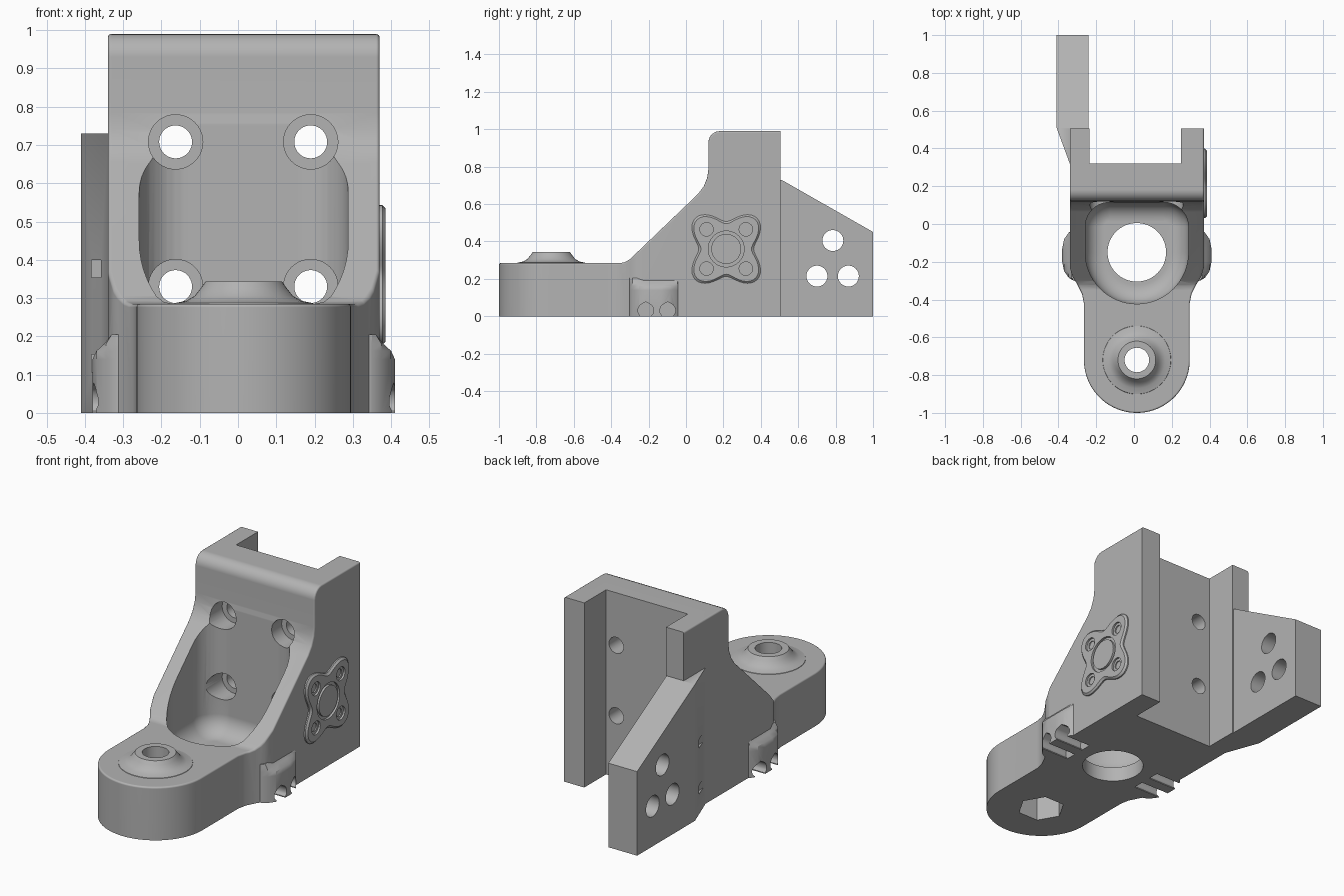
import bpy, bmesh
from math import cos, sin, pi, radians

if "Cube" in bpy.data.objects:
    bpy.data.objects.remove(bpy.data.objects["Cube"])

grey = bpy.data.materials.new("light grey plastic")
grey.use_nodes = True
COLOUR = (0.45, 0.45, 0.45, 1)
grey.diffuse_color = COLOUR
grey.node_tree.nodes["Principled BSDF"].inputs["Base Color"].default_value = COLOUR

CX = 0.015    # symmetry plane of the body
HOLE_Y = -0.15
TIP_Y = -0.72


def place(axis, u, v, w):
    return {"x": (w, u, v), "y": (u, w, v), "z": (u, v, w)}[axis]


def loft(name, rings):
    """Closed solid through equal-sized rings of 3D points."""
    bm = bmesh.new()
    loops = [[bm.verts.new(p) for p in ring] for ring in rings]
    n = len(loops[0])
    for a, b in zip(loops, loops[1:]):
        for i in range(n):
            j = (i + 1) % n
            bm.faces.new((a[i], a[j], b[j], b[i]))
    bm.faces.new(loops[0])
    bm.faces.new(loops[-1])
    bmesh.ops.recalc_face_normals(bm, faces=bm.faces)
    mesh = bpy.data.meshes.new(name)
    bm.to_mesh(mesh)
    bm.free()
    mesh.materials.append(grey)
    obj = bpy.data.objects.new(name, mesh)
    bpy.context.collection.objects.link(obj)
    return obj


def prism(name, axis, outline, a, b):
    return loft(name, [[place(axis, u, v, w) for u, v in outline] for w in (a, b)])


def arc(cu, cv, r, start, end, n):
    angles = [radians(start + (end - start) * i / n) for i in range(n + 1)]
    return [(cu + r * cos(t), cv + r * sin(t)) for t in angles]


def cylinder(axis, cu, cv, r, a, b, n=40):
    return prism("cutter", axis, arc(cu, cv, r, 0, 360, n)[:-1], a, b)


def box(x0, x1, y0, y1, z0, z1):
    return prism("cutter", "z", [(x0, y0), (x1, y0), (x1, y1), (x0, y1)], z0, z1)


def apply(obj, mod):
    bpy.context.view_layer.objects.active = obj
    bpy.ops.object.modifier_apply(modifier=mod.name)


def boolean(obj, other, operation="DIFFERENCE"):
    mod = obj.modifiers.new("boolean", "BOOLEAN")
    mod.operation, mod.solver, mod.object = operation, "EXACT", other
    apply(obj, mod)
    bpy.data.objects.remove(other)


def round_edges(obj, width, segments, angle=40):
    mod = obj.modifiers.new("bevel", "BEVEL")
    mod.width, mod.segments = width, segments
    mod.limit_method, mod.angle_limit = "ANGLE", radians(angle)
    apply(obj, mod)


def flip(points):
    return [(2 * CX - x, y) for x, y in reversed(points)]


# Body: side profile crossed with the plan outline
side = [(-1.1, -0.1), (-1.1, 0.285), (-0.35, 0.285), (-0.325, 0.29), (-0.3, 0.305),
        (0.065, 0.655), (0.095, 0.695), (0.113, 0.74), (0.12, 0.785)]
side += arc(0.18, 0.93, 0.06, 180, 90, 6) + [(0.6, 0.99), (0.6, -0.1)]
body = prism("bracket_body", "x", side, -0.6, 0.6)

flank = [(0.305, -0.37), (0.33, -0.32), (0.355, -0.28), (0.37, -0.23), (0.37, 0.7)]
plan = arc(CX, TIP_Y, 0.28, 180, 360, 40) + [(0.295, -0.42)] + flank
plan += flip(flank) + [(-0.265, -0.42)]
boolean(body, prism("plan", "z", plan, -0.2, 1.2), "INTERSECT")
round_edges(body, 0.025, 4)
boolean(body, box(-1, 1, -2, 2, -1, 0))
boolean(body, box(-1, 1, 0.505, 2, -1, 2))

# Slanted side wing
wing = prism("wing", "z", [(-0.3, 0.34), (-0.34, 0.32), (-0.41, 0.51), (-0.41, 1),
                           (-0.24, 1), (-0.24, 0.45)], 0, 1)
slope = [(0.2, 0), (0.2, 0.73), (0.51, 0.73), (1.1, 0.394), (1.1, 0)]
boolean(wing, prism("slope", "x", slope, -0.6, 0.1), "INTERSECT")
boolean(body, wing, "UNION")

# Raised boss on the tip
boss_steps = [(0.2, 0.25), (0.18, 0.287), (0.15, 0.293), (0.128, 0.306), (0.113, 0.325), (0.1, 0.343)]
boss = loft("boss", [[place("z", x, y, z) for x, y in arc(CX, TIP_Y, r, 0, 360, 48)[:-1]]
                     for r, z in boss_steps])
boolean(body, boss, "UNION")

# Rounded lugs on both sides
for s in (1, -1):
    rings = []
    for out, z in ((0.395, 0), (0.395, 0.14), (0.385, 0.162), (0.365, 0.18), (0.345, 0.205)):
        bulge = [(0.25, -0.31), (0.335, -0.3), (0.36, -0.285), (0.385, -0.25), (0.395, -0.2)]
        half = [(min(x, out), y) for x, y in bulge]
        rings.append([(CX + s * x, y, z) for x, y in half + [(x, -0.33 - y) for x, y in reversed(half)]])
    boolean(body, loft("lug", rings), "UNION")

# Rear channel
boolean(body, box(-0.235, 0.25, 0.32, 0.6, -0.1, 1.2))

# Front pocket with a filleted floor
def pocket_ring(inset, z):
    r, c = 0.273 - inset, 0.13 - inset
    pts = arc(CX, HOLE_Y, r, 180, 360, 32)
    pts += arc(CX + 0.143, -0.015, c, 0, 90, 10) + arc(CX - 0.143, -0.015, c, 90, 180, 10)
    return [(x, y, z) for x, y in pts]


fillet = [radians(15 * i) for i in range(7)]
boolean(body, loft("pocket", [pocket_ring(0.1 * (1 - sin(t)), 0.18 - 0.1 * cos(t)) for t in fillet]
                   + [pocket_ring(0, 0.92)]))
boolean(body, cylinder("z", CX, HOLE_Y, 0.155, -0.1, 0.3, 64))

# Tip bore with hexagonal nut recess
boolean(body, cylinder("z", CX, TIP_Y, 0.065, -0.1, 0.5))
boolean(body, cylinder("z", CX, TIP_Y, 0.12, -0.1, 0.13, 6))

# Counterbored screw holes through the back plate
for x in (-0.163, 0.19):
    for z in (0.33, 0.708):
        boolean(body, cylinder("y", x, z, 0.043, 0, 0.45))
        boolean(body, cylinder("y", x, z, 0.071, -0.12, 0.2))

# Wing holes and small slots
for y, z in ((0.7, 0.215), (0.868, 0.215), (0.785, 0.405)):
    boolean(body, cylinder("x", y, z, 0.056, -0.6, 0.0))
for z in (0.13, 0.377):
    boolean(body, box(-0.383, -0.358, 0.3, 0.47, z - 0.023, z + 0.023))

# Arched cable grooves under the lugs
for y in (-0.215, -0.098):
    arch = [(y - 0.03, -0.1), (y + 0.03, -0.1), (y + 0.03, 0.005)]
    arch += arc(y, 0.03, 0.042, -20, 50, 5) + [(y, 0.078)] + arc(y, 0.03, 0.042, 130, 200, 5)
    arch += [(y - 0.03, 0.005)]
    for x0, x1 in ((0.24, 0.6), (-0.6, -0.21)):
        boolean(body, prism("groove", "x", arch, x0, x1))

# Four-lobed emblem plate on the left side
PY, PZ = 0.215, 0.36


def lobes(shrink):
    out = []
    for i in range(80):
        t = 2 * pi * i / 80
        r = 0.19 - 0.043 * cos(4 * t) - shrink
        out.append((PY + r * cos(t), PZ + r * sin(t)))
    return out


plate = loft("lobed_plate", [[(x, y, z) for y, z in lobes(d)]
                             for d, x in ((0, 0.36), (0, 0.377), (0.012, 0.386))])
for dy in (-0.105, 0.105):
    for dz in (-0.105, 0.105):
        boolean(plate, cylinder("x", PY + dy, PZ + dz, 0.036, 0.376, 0.5, 24))
        boolean(plate, cylinder("x", PY + dy, PZ + dz, 0.022, 0.365, 0.5, 24))
ring = cylinder("x", PY, PZ, 0.096, 0.374, 0.5)
boolean(ring, cylinder("x", PY, PZ, 0.08, 0.3, 0.6))
boolean(plate, ring)

# Smooth shading with crisp edges
for obj in (body, plate):
    bpy.ops.object.select_all(action="DESELECT")
    obj.select_set(True)
    bpy.context.view_layer.objects.active = obj
    bpy.ops.object.shade_smooth_by_angle(angle=radians(32))
    mod = obj.modifiers.new("weighted normals", "WEIGHTED_NORMAL")
    mod.keep_sharp = True
